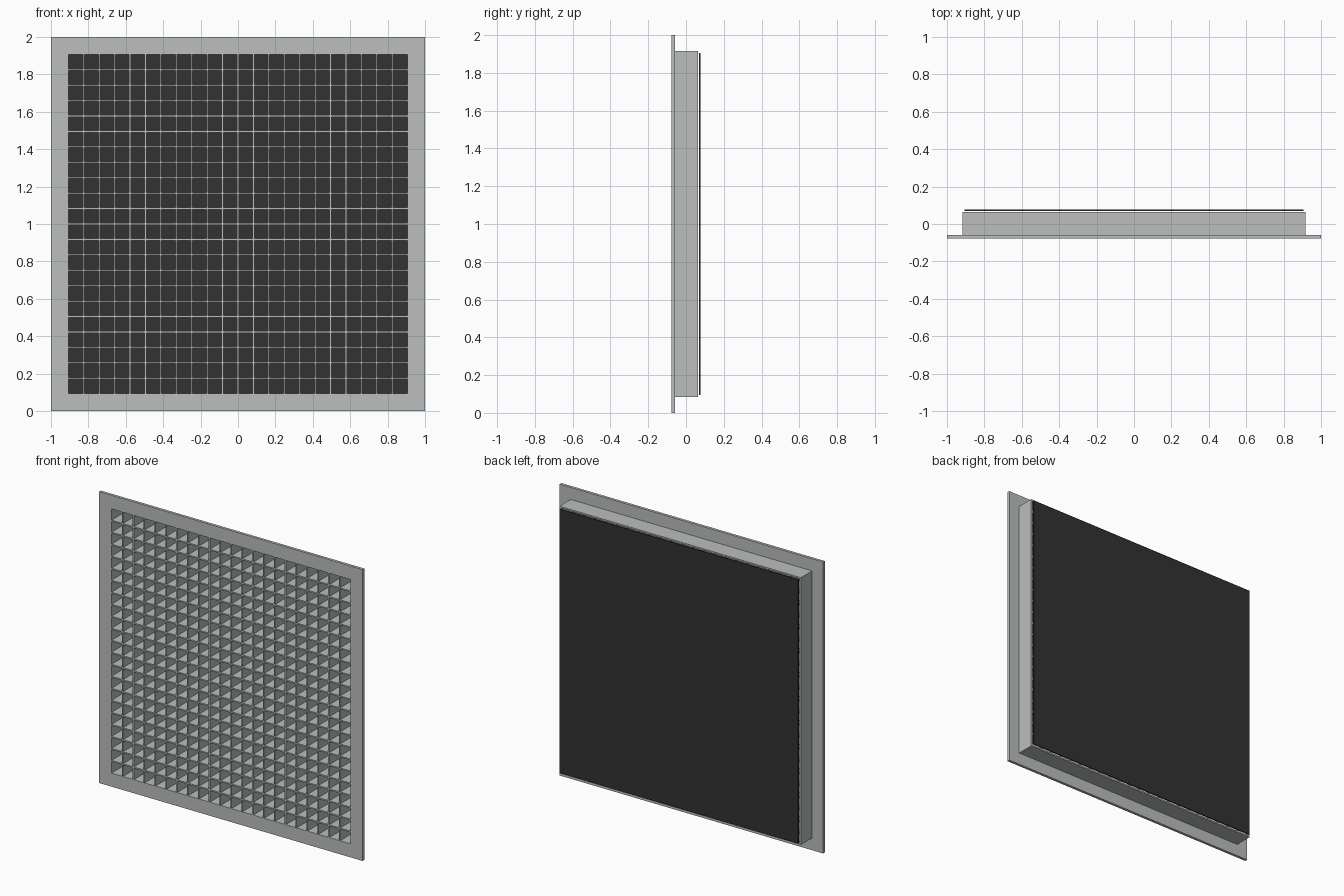
import bpy
import bmesh
from mathutils import Matrix, Vector

cube = bpy.data.objects.get("Cube")
if cube:
    bpy.data.objects.remove(cube, do_unlink=True)


def material(name, rgb):
    mat = bpy.data.materials.new(name)
    mat.use_nodes = True
    mat.diffuse_color = (*rgb, 1)
    mat.node_tree.nodes["Principled BSDF"].inputs["Base Color"].default_value = (*rgb, 1)
    return mat


light_grey = material("light grey", (0.50, 0.52, 0.515))
charcoal = material("charcoal", (0.032, 0.032, 0.032))

MID = 1.0            # height of the centre
OPEN = 0.907         # half width of the opening
CELLS = 22
FIN = 0.009
FRONT, FLANGE_BACK, BODY_BACK = -0.077, -0.058, 0.063


def make_object(name, bm, mat):
    bmesh.ops.recalc_face_normals(bm, faces=bm.faces)
    mesh = bpy.data.meshes.new(name)
    bm.to_mesh(mesh)
    bm.free()
    mesh.materials.append(mat)
    obj = bpy.data.objects.new(name, mesh)
    bpy.context.collection.objects.link(obj)
    return obj


def add_box(bm, centre, size):
    matrix = Matrix.Translation(Vector(centre)) @ Matrix.Diagonal((*size, 1))
    bmesh.ops.create_cube(bm, size=1, matrix=matrix)


def square_frame(name, outer, inner, y0, y1):
    """Square ring, made by sweeping a rectangular section round four corners."""
    bm = bmesh.new()
    corners = []
    for sx, sz in ((-1, -1), (1, -1), (1, 1), (-1, 1)):
        section = ((outer, y0), (outer, y1), (inner, y1), (inner, y0))
        corners.append([bm.verts.new((sx * r, y, MID + sz * r)) for r, y in section])
    for i in range(4):
        a, b = corners[i], corners[(i + 1) % 4]
        for j in range(4):
            k = (j + 1) % 4
            bm.faces.new((a[j], b[j], b[k], a[k]))
    return make_object(name, bm, light_grey)


# Front flange and the duct collar behind it
square_frame("front_flange", 1.0, OPEN, FRONT, FLANGE_BACK)
square_frame("rear_collar", 0.917, OPEN, FLANGE_BACK, BODY_BACK)

# Egg-crate core: crossing vertical and horizontal fins
depth = BODY_BACK - FRONT - 0.002
mid_y = (BODY_BACK + FRONT) / 2
pitch = 2 * OPEN / CELLS
for name, upright in (("vertical_fins", True), ("horizontal_fins", False)):
    bm = bmesh.new()
    for i in range(1, CELLS):
        p = -OPEN + i * pitch
        if upright:
            add_box(bm, (p, mid_y, MID), (FIN, depth, 2 * OPEN))
        else:
            add_box(bm, (0, mid_y, MID + p), (2 * OPEN, depth, FIN))
    make_object(name, bm, light_grey)

# Dark backing sheet, set just clear of the collar
bm = bmesh.new()
add_box(bm, (0, 0.073, MID), (1.81, 0.008, 1.81))
make_object("backing_sheet", bm, charcoal)
